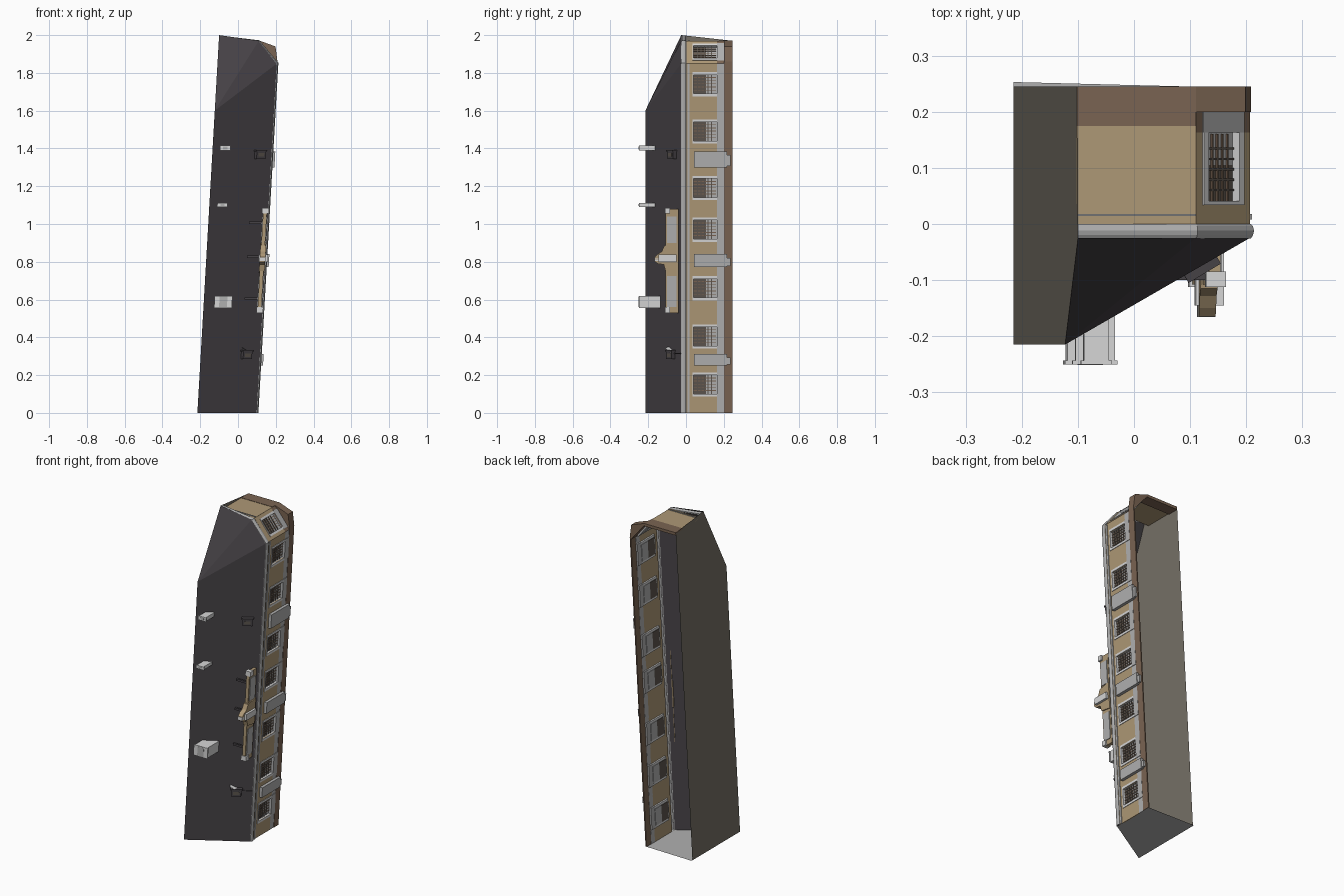
import bpy, bmesh, math
from mathutils import Vector

if "Cube" in bpy.data.objects:
    bpy.data.objects.remove(bpy.data.objects["Cube"])

LEAN = 0.0575                       # the whole tower leans towards +x


def mat(name, r, g, b):
    m = bpy.data.materials.new(name)
    m.diffuse_color = [((c / 255 + 0.055) / 1.055) ** 2.4 for c in (r, g, b)] + [1]
    m.use_nodes = True
    m.node_tree.nodes["Principled BSDF"].inputs["Base Color"].default_value = m.diffuse_color
    return m


BEIGE = mat("beige_plaster", 174, 152, 118)
BROWN = mat("brown_trim", 122, 100, 82)
DARK = mat("dark_facade", 70, 66, 70)
SIDE = mat("taupe_side", 118, 112, 102)
LIGHT = mat("light_grey", 214, 214, 214)
GREY = mat("mid_grey", 176, 176, 176)
GLASS = mat("window_dark", 92, 85, 78)


def make(name, verts, faces, material, solid=True):
    """Mesh from upright coordinates, sheared into the lean."""
    bm = bmesh.new()
    vs = [bm.verts.new((x + LEAN * z, y, z)) for x, y, z in verts]
    for f in faces:
        bm.faces.new([vs[i] for i in f])
    if solid:
        bmesh.ops.recalc_face_normals(bm, faces=bm.faces[:])
    me = bpy.data.meshes.new(name)
    bm.to_mesh(me)
    bm.free()
    me.materials.append(material)
    ob = bpy.data.objects.new(name, me)
    bpy.context.collection.objects.link(ob)
    return ob


def upright(u, y, d):
    return (0.1 + d, y, u)


SLOPE = Vector((-0.103, 0, 0.12)).normalized()
OUT = Vector((0.12, 0, 0.103)).normalized()


def chamfer(u, y, d):
    return tuple(Vector((0.1, y, 1.85)) + SLOPE * u + OUT * d)


AX = Vector((0.315, 0.19, 0)).normalized()


def diagonal(u, z, d):
    """u along the slanted front wall, d outwards from it."""
    p = Vector((-0.215, -0.215, z)) + AX * u + Vector((AX.y, -AX.x, 0)) * d
    return tuple(p)


BOX_FACES = [(0, 1, 3, 2), (4, 6, 7, 5), (0, 4, 5, 1), (2, 3, 7, 6), (0, 2, 6, 4), (1, 5, 7, 3)]


def box(name, a, b, c, material, frame=lambda x, y, z: (x, y, z)):
    """Box from three ranges, mapped through a wall frame."""
    return make(name, [frame(i, j, k) for i in a for j in b for k in c], BOX_FACES, material)


def prism(name, pts, place, lo, hi, material):
    n = len(pts)
    vs = [place(p, t) for t in (lo, hi) for p in pts]
    fs = [tuple(range(n)), tuple(range(n, 2 * n))]
    fs += [(i, (i + 1) % n, n + (i + 1) % n, n + i) for i in range(n)]
    return make(name, vs, fs, material)


# --- shell, open at the back
A, B, A2 = (-0.215, -0.215, 0), (0.1, -0.025, 0), (-0.215, -0.215, 1.6)
B2, C, D = (0.1, -0.025, 1.85), (-0.003, -0.025, 1.97), (-0.215, -0.025, 2.0)
make("front_wall", [A, B, B2, A2, C, D], [(0, 1, 2, 3), (3, 2, 4), (3, 4, 5)], DARK, False)
make("left_wall", [A, A2, D, (-0.215, 0.245, 1.97), (-0.215, 0.245, 0)], [(0, 1, 2, 3, 4)], SIDE, False)
make("floor", [A, (-0.215, 0.253, 0), (0.1, 0.245, 0), B], [(0, 1, 2, 3)], GREY, False)
box("roof", (-0.215, -0.003), (0.0, 0.175), (1.96, 1.97), BEIGE)
box("roof_back_strip", (-0.215, -0.003), (0.175, 0.245), (1.955, 1.972), BROWN)
box("roof_line", (-0.215, -0.003), (0.014, 0.018), (1.97, 1.974), GREY)

# --- brown fin along the back edge of the right wall
fin = [(0.095, 0), (0.102, 0), (0.102, 1.86), (0.087, 1.94), (-0.003, 1.972), (-0.003, 1.96), (0.095, 1.85)]
prism("rear_fin", fin, lambda p, t: (p[0], t, p[1]), 0.2, 0.245, BROWN)

# --- rounded moulding on the front corner, over the chamfer and the roof
path = [(0.1, 0), (0.1, 1.85), (-0.003, 1.965), (-0.215, 1.99)]
dirs = [Vector((1, 0)), Vector((0.91, 0.41)), Vector((0.4, 0.92)), Vector((0, 1))]
profile = [(-0.026, -0.006), (-0.026, 0.002), (-0.02, 0.006), (-0.012, 0.008), (-0.004, 0.006), (0.0, 0.002), (0.0, -0.006)]
n = len(profile)
mv = [(x + v.x * d, y, z + v.y * d) for (x, z), v in zip(path, dirs) for y, d in profile]
mf = [(k * n + i, k * n + i + 1, k * n + n + i + 1, k * n + n + i) for k in range(3) for i in range(n - 1)]
make("corner_moulding", mv, mf, GREY)

# --- right wall: beige bands between recessed windows
def window(frame, c, h, tag):
    lo, hi = c - h, c + h
    box("window_pane_" + tag, (lo, hi), (0.04, 0.105), (-0.018, -0.013), GLASS, frame)
    box("window_blind_" + tag, (lo, hi), (0.105, 0.165), (-0.018, -0.013), GREY, frame)
    box("window_jamb_" + tag, (lo - 0.015, hi + 0.015), (0.163, 0.2), (-0.015, 0.003), GREY, frame)
    box("window_front_jamb_" + tag, (lo, hi), (0.034, 0.041), (-0.018, 0.003), LIGHT, frame)
    for e, s in ((lo, -1), (hi, 1)):
        box("window_edge_" + tag, sorted((e, e + s * 0.014)), (0.034, 0.165), (-0.015, 0.003), LIGHT, frame)
    for i in range(1, 6):                                   # grille bars
        y = 0.04 + i * 0.0185
        box("grille_bar_" + tag, (lo, hi), (y, y + 0.004), (-0.013, -0.009), GLASS, frame)
        u = lo + i * 2 * h / 6
        box("grille_rail_" + tag, (u, u + 0.004), (0.04, 0.16), (-0.013, -0.01), BROWN, frame)


centres = [0.15, 0.405, 0.66, 0.97, 1.19, 1.49, 1.74]
H = 0.05
edges = [0] + [e for c in centres for e in (c - H, c + H)] + [1.85]
for k in range(0, len(edges), 2):
    box("wall_band_%d" % k, (edges[k], edges[k + 1]), (0.04, 0.165), (-0.006, 0), BEIGE, upright)
box("wall_front_strip", (0, 1.85), (0.0, 0.04), (-0.006, 0), BEIGE, upright)
box("wall_back_strip", (0, 1.85), (0.163, 0.2), (-0.006, 0), GREY, upright)
box("wall_line", (0, 1.85), (0.008, 0.018), (0, 0.004), GREY, upright)
for i, c in enumerate(centres):
    window(upright, c, H, str(i))

# --- chamfer with the top window
L = 0.158
box("chamfer_front", (0, L), (0, 0.04), (-0.006, 0), BEIGE, chamfer)
box("chamfer_back", (0, L), (0.163, 0.2), (-0.006, 0), BROWN, chamfer)
box("chamfer_low", (0, 0.03), (0.04, 0.165), (-0.006, 0), BEIGE, chamfer)
box("chamfer_high", (0.128, L), (0.04, 0.165), (-0.006, 0), BEIGE, chamfer)
window(chamfer, 0.079, 0.045, "top")

# --- ledges across the right wall
for z0, z1 in ((0.25, 0.312), (0.772, 0.84), (1.3, 1.385)):
    box("wall_ledge", (z0, z1), (0.042, 0.218), (0, 0.018), GREY, upright)
    box("wall_ledge_end", (z0 + 0.006, z1 - 0.02), (0.218, 0.236), (0, 0.014), GREY, upright)

# --- boxes standing out of the slanted front
for x0, x1, z0, z1, yb in ((-0.12, -0.036, 0.555, 0.62, -0.135), (-0.105, -0.06, 1.09, 1.11, -0.165),
                           (-0.09, -0.045, 1.39, 1.415, -0.165)):
    s = LEAN * (z0 + z1) / 2
    box("front_unit", (x0 - s, x1 - s), (-0.243, yb), (z0, z1), LIGHT)
    box("front_unit_flange", (x0 - s - 0.005, x1 - s + 0.005), (-0.25, -0.243), (z0, z1), LIGHT)
    w = (x1 - x0) * 0.25
    box("front_unit_inset", (x0 - s + w, x1 - s - w), (-0.251, -0.249), (z0 + 0.005, z1 - 0.005), GREY)

# --- small dark vents on the slanted front
for u, z in ((0.25, 0.285), (0.262, 1.345)):
    box("vent_box", (u, u + 0.055), (z, z + 0.04), (0, 0.022), DARK, diagonal)
    box("vent_hood", (u - 0.006, u + 0.061), (z + 0.04, z + 0.047), (0, 0.026), DARK, diagonal)
    box("vent_slot", (u + 0.01, u + 0.045), (z + 0.012, z + 0.03), (0.022, 0.024), GLASS, diagonal)
make("vent_flap", [diagonal(0.24, 0.345, 0.024), diagonal(0.30, 0.318, 0.024), diagonal(0.30, 0.323, 0.0),
                   diagonal(0.24, 0.35, 0.0)], [(0, 1, 2, 3)], LIGHT, False)
box("vent_rod", (0.29, 0.365), (0.312, 0.317), (0, 0.006), DARK, diagonal)

# --- blade panel hung on the corner
X0, X1 = 0.072, 0.092
box("blade_body", (X0, X1), (-0.108, -0.04), (0.53, 1.08), BEIGE)
for z0, z1 in ((0.56, 0.725), (0.9, 1.04)):
    box("blade_panel", (X0 - 0.004, X1 + 0.004), (-0.1, -0.05), (z0, z1), GREY)
crest = [(-0.04, 0.74), (-0.108, 0.75), (-0.118, 0.785), (-0.15, 0.79), (-0.165, 0.8), (-0.165, 0.825),
         (-0.15, 0.84), (-0.128, 0.855), (-0.115, 0.885), (-0.04, 0.9)]
prism("blade_crest", crest, lambda p, t: (t, p[0], p[1]), X0 - 0.004, X1 + 0.006, BEIGE)
box("blade_crest_block", (X0 - 0.01, X1 + 0.02), (-0.145, -0.05), (0.8, 0.838), LIGHT)
box("blade_lamp", (X0 - 0.006, X1 + 0.006), (-0.166, -0.12), (0.803, 0.822), LIGHT)
for z in (0.53, 1.055):
    box("blade_cap", (X0 - 0.006, X1 + 0.01), (-0.112, -0.085), (z, z + 0.03), LIGHT)
for z in (0.6, 0.82, 1.0):
    box("blade_bracket", (0.0, X0), (-0.1, -0.088), (z, z + 0.012), DARK)
